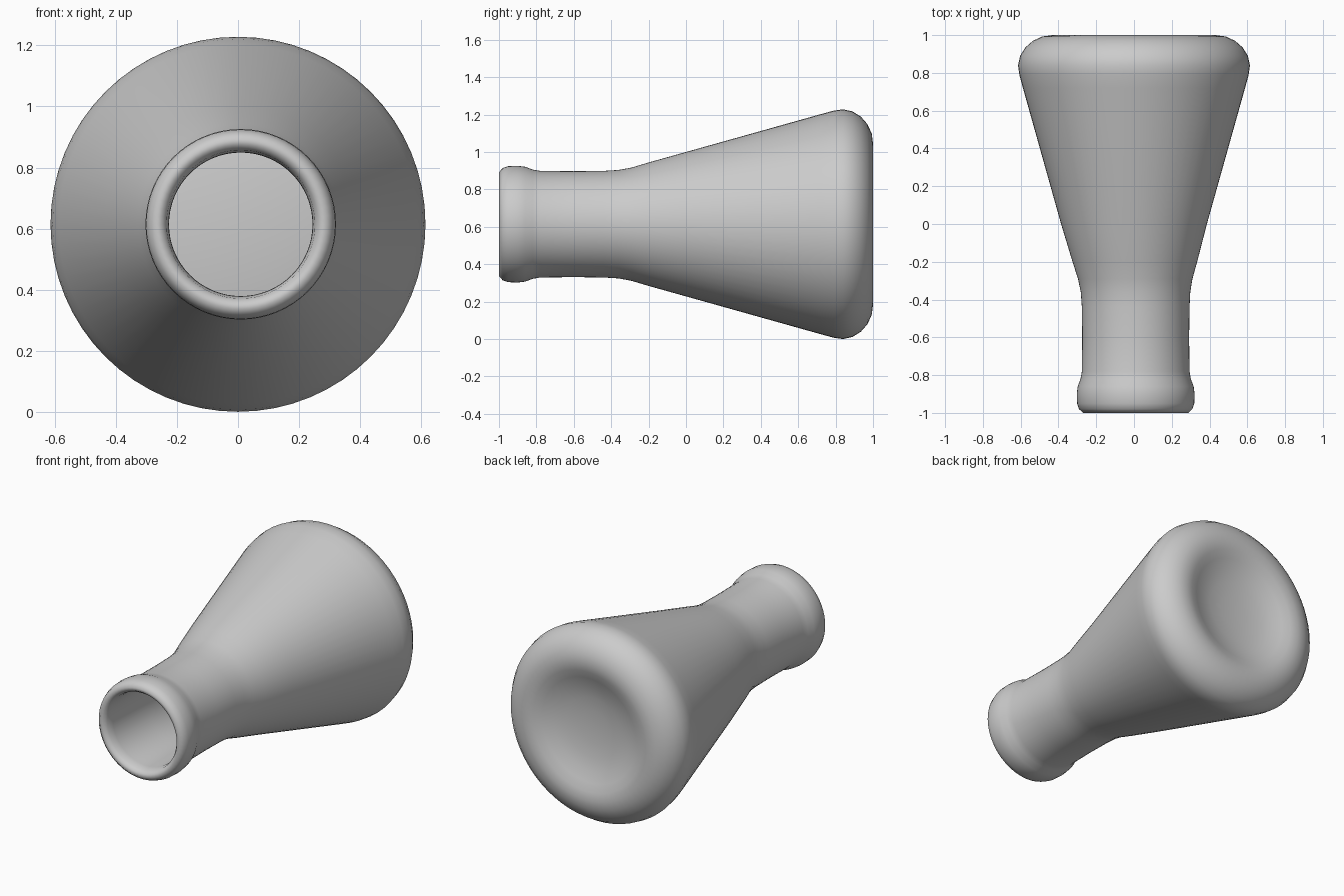
import bpy, bmesh, math

SIDES = 64
CENTRE_Z = 0.614

# Closed wall profile as (y along the axis, radius): dish, outside, lip, inside
PROFILE = [
    (0.915, 0.0), (0.918, 0.1), (0.928, 0.19), (0.946, 0.27), (0.97, 0.33), (0.99, 0.38),
    (1.0, 0.43), (0.993, 0.485), (0.97, 0.535), (0.935, 0.575), (0.89, 0.603),
    (0.84, 0.614), (0.79, 0.607), (0.72, 0.588), (0.0, 0.386), (-0.2, 0.33),
    (-0.29, 0.303), (-0.36, 0.29), (-0.44, 0.285), (-0.6, 0.283), (-0.78, 0.285),
    (-0.82, 0.292), (-0.86, 0.307), (-0.9, 0.312), (-0.95, 0.31), (-0.98, 0.3),
    (-1.0, 0.278), (-0.995, 0.258), (-0.975, 0.243), (-0.93, 0.236),
    (-0.6, 0.235), (-0.42, 0.238), (-0.3, 0.256), (-0.18, 0.288),
    (0.7, 0.535), (0.8, 0.55), (0.86, 0.53), (0.9, 0.47), (0.905, 0.4),
    (0.885, 0.3), (0.868, 0.19), (0.86, 0.0),
]


def lathe(name, profile):
    bm = bmesh.new()
    rings = []
    for y, r in profile:
        # the neck sits very slightly off the body axis
        dx = 0.009 * min(1, max(0, -y / 0.4))
        count = SIDES if r > 0 else 1
        rings.append([bm.verts.new((dx + r * math.cos(math.tau * i / SIDES), y,
                                    CENTRE_Z + r * math.sin(math.tau * i / SIDES)))
                      for i in range(count)])
    for a, b in zip(rings, rings[1:]):
        for i in range(SIDES):
            j = (i + 1) % SIDES
            corners = [a[i % len(a)], a[j % len(a)], b[j % len(b)], b[i % len(b)]]
            bm.faces.new(list(dict.fromkeys(corners)))
    bmesh.ops.recalc_face_normals(bm, faces=bm.faces)
    mesh = bpy.data.meshes.new(name)
    bm.to_mesh(mesh)
    bm.free()
    for p in mesh.polygons:
        p.use_smooth = True
    obj = bpy.data.objects.new(name, mesh)
    bpy.context.collection.objects.link(obj)
    return obj


# Hollow conical flask lying on its side, mouth to the front
lathe("flask", PROFILE)
